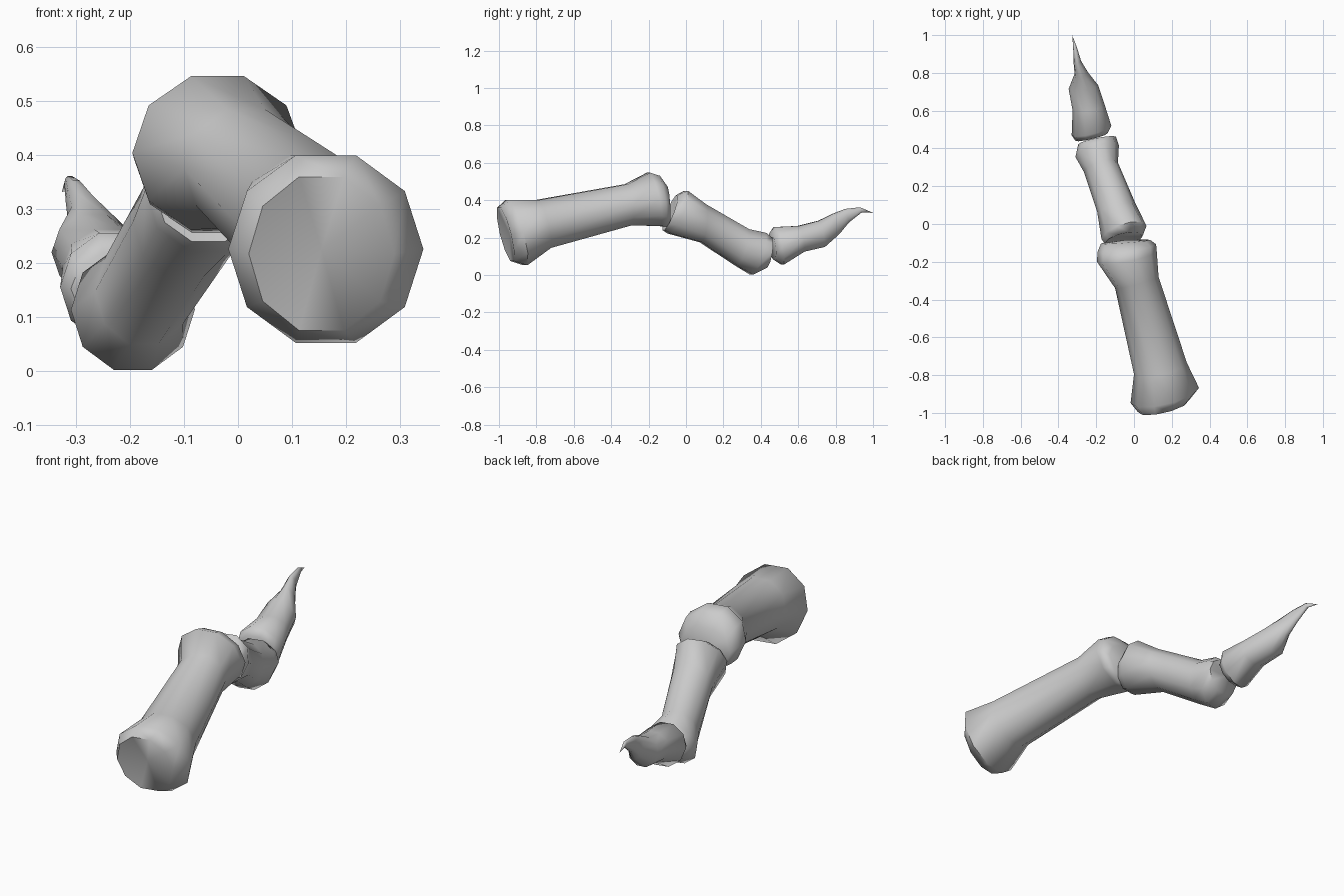
import bpy, bmesh, math

SIDES = 10
VS = 1 / math.sin(math.radians(72))  # vertex rows reach the full height


def bone(name, start, rings, end):
    """Loft rings (cx, half width, y slant, top y, top z, bottom y, bottom z) between two end points."""
    bm = bmesh.new()
    loops = []
    for cx, hx, sl, yt, zt, yb, zb in rings:
        loop = []
        for i in range(SIDES):
            a = 2 * math.pi * i / SIDES
            c, s = math.cos(a), math.sin(a) * VS
            loop.append(bm.verts.new((cx + hx * c,
                                      (yt + yb) / 2 + sl * c + (yt - yb) / 2 * s,
                                      (zt + zb) / 2 + (zt - zb) / 2 * s)))
        loops.append(loop)
    for a, b in zip(loops, loops[1:]):
        for i in range(SIDES):
            j = (i + 1) % SIDES
            bm.faces.new((a[i], a[j], b[j], b[i]))
    for point, loop in ((start, loops[0]), (end, loops[-1])):
        v = bm.verts.new(point)
        for i in range(SIDES):
            bm.faces.new((v, loop[i], loop[(i + 1) % SIDES]))
    bmesh.ops.recalc_face_normals(bm, faces=bm.faces)
    me = bpy.data.meshes.new(name)
    bm.to_mesh(me)
    bm.free()
    ob = bpy.data.objects.new(name, me)
    bpy.context.collection.objects.link(ob)
    bpy.ops.object.select_all(action='DESELECT')
    ob.select_set(True)
    bpy.context.view_layer.objects.active = ob
    bpy.ops.object.shade_smooth_by_angle(angle=math.radians(60))
    return ob


# Base toe bone with a dished rear joint and a rounded front knuckle
bone("base_bone", (0.155, -0.945, 0.225), [
    (0.155, 0.135, 0.03, -1.00, 0.36, -0.93, 0.075),
    (0.163, 0.181, 0.04, -0.955, 0.40, -0.86, 0.052),
    (0.140, 0.140, 0.03, -0.80, 0.40, -0.73, 0.145),
    (0.015, 0.115, 0.03, -0.32, 0.485, -0.30, 0.265),
    (-0.038, 0.158, 0.03, -0.20, 0.547, -0.14, 0.262),
    (-0.038, 0.155, 0.02, -0.145, 0.53, -0.11, 0.257),
    (-0.045, 0.130, 0.01, -0.10, 0.47, -0.088, 0.28),
], (-0.045, -0.085, 0.38))

# Middle toe bone
bone("middle_bone", (-0.06, -0.065, 0.32), [
    (-0.055, 0.100, 0.02, -0.05, 0.425, -0.12, 0.24),
    (-0.053, 0.119, 0.035, 0.00, 0.45, -0.09, 0.222),
    (-0.095, 0.100, 0.025, 0.10, 0.378, 0.08, 0.175),
    (-0.175, 0.090, 0.025, 0.33, 0.245, 0.27, 0.05),
    (-0.195, 0.115, 0.03, 0.42, 0.225, 0.35, 0.002),
    (-0.195, 0.100, 0.02, 0.455, 0.20, 0.43, 0.04),
], (-0.195, 0.455, 0.12))

# Claw bone tapering to an upturned, hooked tip
bone("claw_bone", (-0.225, 0.465, 0.155), [
    (-0.225, 0.085, 0.02, 0.45, 0.22, 0.47, 0.085),
    (-0.225, 0.105, 0.025, 0.475, 0.256, 0.515, 0.055),
    (-0.240, 0.085, 0.015, 0.60, 0.262, 0.63, 0.125),
    (-0.268, 0.078, 0.01, 0.71, 0.29, 0.74, 0.15),
    (-0.280, 0.035, 0.005, 0.78, 0.325, 0.82, 0.22),
    (-0.300, 0.020, 0.003, 0.85, 0.353, 0.87, 0.28),
    (-0.312, 0.010, 0.0, 0.93, 0.362, 0.94, 0.335),
], (-0.327, 1.0, 0.332))
